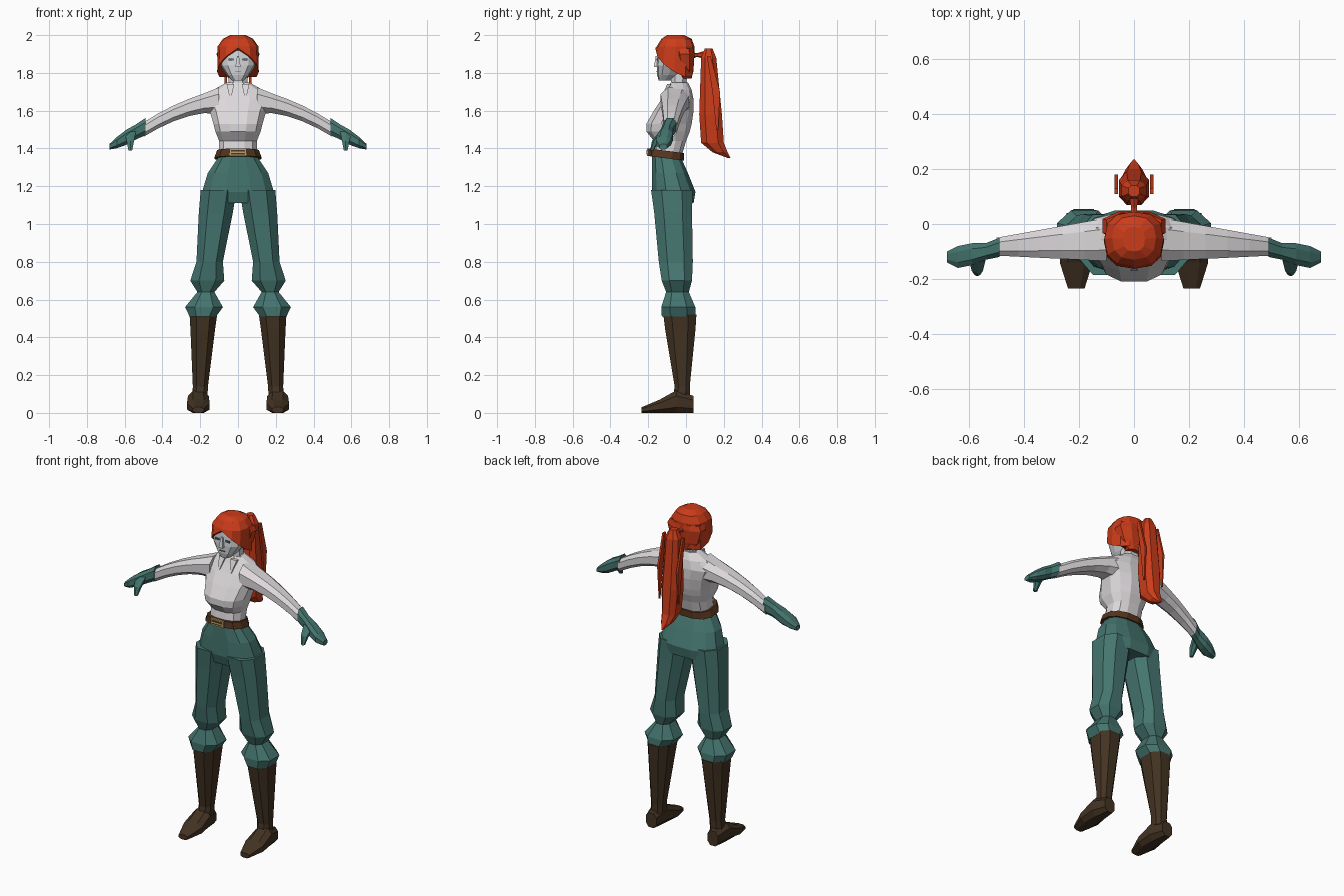
import bpy
import bmesh
import math

cube = bpy.data.objects.get("Cube")
if cube:
    bpy.data.objects.remove(cube)


def make_material(name, red, green, blue):
    material = bpy.data.materials.new(name)
    material.use_nodes = True
    color = (red, green, blue, 1)
    material.diffuse_color = color
    shader = material.node_tree.nodes["Principled BSDF"]
    shader.inputs["Base Color"].default_value = color
    return material


white_cloth = make_material("white cloth", .72, .69, .71)
pale_skin = make_material("pale skin", .66, .67, .69)
red_hair = make_material("red hair", .6, .045, .01)
teal_cloth = make_material("teal cloth", .06, .18, .16)
dark_leather = make_material("dark leather", .056, .033, .016)
belt_leather = make_material("belt leather", .09, .035, .013)
gold = make_material("gold", .5, .36, .14)
eye_grey = make_material("eye grey", .1, .17, .17)

# How (along, across, deep) maps to world coordinates for each loft axis
AXES = {
    "z": lambda along, across, deep: (across, deep, along),
    "y": lambda along, across, deep: (across, along, deep),
    "x": lambda along, across, deep: (along, deep, across),
}


def rounded(value):
    """Push a sine or cosine outwards, so that sections are slightly boxy."""
    return math.copysign(abs(value) ** .8, value)


def on_axis(along):
    return 0


def loft(name, material, axis, sections, sides=8, turn=.5,
         centre=on_axis, mirror=False, bend=None):
    """Skin sections (along, half width, low, high) into a closed body.
    The centre rule gives the middle of the width at each section."""
    bm = bmesh.new()
    angles = [math.tau * (i + turn) / sides for i in range(sides)]
    across = [rounded(math.cos(angle)) for angle in angles]
    deep = [rounded(math.sin(angle)) for angle in angles]
    place = AXES[axis]
    loops = []
    for along, half, low, high in sections:
        loop = []
        for u, v in zip(across, deep):
            a = centre(along) + half * u / max(across)
            b = (low + high) / 2 + (high - low) / 2 * v / max(deep)
            loop.append(bm.verts.new(place(along, a, b)))
        loops.append(loop)
    for lower, upper in zip(loops, loops[1:]):
        for i in range(sides):
            j = (i + 1) % sides
            bm.faces.new((lower[i], lower[j], upper[j], upper[i]))
    bm.faces.new(loops[0])
    bm.faces.new(loops[-1])
    if bend:
        bend(loops)
    bmesh.ops.recalc_face_normals(bm, faces=bm.faces)
    mesh = bpy.data.meshes.new(name)
    bm.to_mesh(mesh)
    bm.free()
    mesh.materials.append(material)
    obj = bpy.data.objects.new(name, mesh)
    bpy.context.collection.objects.link(obj)
    if mirror:
        modifier = obj.modifiers.new("Mirror", "MIRROR")
        modifier.use_mirror_merge = False


def plate(name, material, front, half, low, high, centre=on_axis, mirror=False):
    sections = [(y, half, low, high) for y in (front, front + .008)]
    loft(name, material, "y", sections, sides=4, centre=centre, mirror=mirror)


# Shirt body, full at the chest and narrowing to the neck
loft("shirt", white_cloth, "z", [
    (1.37, .1, -.18, -.02), (1.44, .1, -.17, 0), (1.49, .12, -.21, .02),
    (1.53, .13, -.21, .03), (1.6, .15, -.17, .04), (1.66, .18, -.13, .04),
    (1.71, .13, -.1, .03), (1.75, .06, -.08, .01)], sides=12)

# Sleeves droop and taper towards the wrist
sleeve_steps = [.1 + .08 * i for i in range(6)]
loft("sleeve", white_cloth, "x",
     [(x, .03 + .004 / x, .05 * x - .14, .04 - .18 * x) for x in sleeve_steps],
     centre=lambda x: 1.66 - .64 * x * x, mirror=True)

# Collar with two points
loft("collar", white_cloth, "z", [(1.7, .07, -.1, .02), (1.75, .06, -.08, .01)])
loft("collar_point", white_cloth, "z",
     [(1.67, .004, -.13, -.12), (1.74, .02, -.1, -.08)],
     sides=4, centre=lambda z: .04, mirror=True)

# Gloves
loft("glove_hand", teal_cloth, "x", [
    (.49, .045, -.12, -.05), (.54, .04, -.13, -.07), (.59, .04, -.15, -.07),
    (.64, .03, -.16, -.08), (.68, .015, -.14, -.1)],
    centre=lambda x: 1.79 - .56 * x, mirror=True)
loft("glove_thumb", teal_cloth, "z",
     [(1.49, .03, -.14, -.1), (1.44, .02, -.18, -.14), (1.39, .01, -.19, -.17)],
     sides=6, centre=lambda z: .57, mirror=True)

# Trouser hips
loft("trouser_hips", teal_cloth, "z", [
    (1.11, .18, -.16, .04), (1.17, .19, -.18, .05),
    (1.27, .16, -.18, .01), (1.36, .1, -.18, -.03)], sides=12)

# Trouser legs splay outwards and puff around the knee and the boot top
leg_girths = [(.51, .07, .09), (.56, .1, .09), (.64, .045, .06), (.7, .09, .08),
              (.8, .07, .09), (1.06, .09, .1), (1.18, .095, .11)]
loft("trouser_leg", teal_cloth, "z",
     [(z, half, -depth - .01 - .055 * z, depth - .01 - .055 * z)
      for z, half, depth in leg_girths],
     centre=lambda z: .25 - z / 8, mirror=True)


# The belt rises towards the front
def tilt(loops):
    for vert in sum(loops, []):
        vert.co.z -= .13 * (vert.co.y + .2)


loft("belt", belt_leather, "z",
     [(1.36, .125, -.2, -.01), (1.4, .11, -.2, -.01)], sides=12, bend=tilt)

# Buckle frame, the leather seen through it, and the prong
plate("buckle_frame", gold, -.206, .045, 1.36, 1.4)
plate("buckle_opening", belt_leather, -.208, .036, 1.368, 1.392)
plate("buckle_prong", gold, -.21, .04, 1.376, 1.384)

# Boots
loft("boot_shaft", dark_leather, "z", [
    (.08, .04, -.07, .02), (.14, .04, -.06, .02),
    (.44, .065, -.11, .05), (.52, .073, -.12, .055)],
    centre=lambda z: .205 - z / 24, mirror=True)
loft("boot_foot", dark_leather, "y", [
    (-.235, .03, 0, .03), (-.14, .06, 0, .07),
    (-.05, .055, 0, .12), (.04, .035, 0, .09)],
    centre=lambda y: .21, mirror=True)

# Neck and head
loft("neck", pale_skin, "z", [(1.72, .05, -.08, 0), (1.83, .05, -.08, .01)])
loft("head", pale_skin, "z", [
    (1.76, .03, -.145, -.08), (1.79, .06, -.153, -.03), (1.84, .095, -.155, .01),
    (1.92, .095, -.15, .02), (1.97, .05, -.11, 0)], sides=12, turn=0)

# Nose, eyes and mouth
loft("nose", pale_skin, "z",
     [(1.83, .014, -.17, -.14), (1.89, .005, -.16, -.14)], sides=4)
plate("eye", eye_grey, -.156, .014, 1.866, 1.876,
      centre=lambda y: .035, mirror=True)
plate("mouth", eye_grey, -.158, .016, 1.804, 1.808)


# The hairline peaks at the forehead and falls to the sides and back
def hairline(loops):
    for vert in loops[0]:
        vert.co.z = 1.93 - .6 * (abs(vert.co.x) + vert.co.y + .16)


loft("hair_cap", red_hair, "z", [
    (1.88, .11, -.163, .04), (1.94, .108, -.155, .045),
    (1.98, .08, -.13, .03), (2, .04, -.1, -.01)], sides=12, turn=0, bend=hairline)
loft("hair_nape", red_hair, "z", [
    (1.77, .05, -.03, .03), (1.82, .09, -.04, .04),
    (1.9, .114, -.06, .045), (1.93, .1, -.06, .04)])

# Ponytail with its tie and loose side strands
loft("hair_tie", red_hair, "y", [
    (.02, .016, 1.87, 1.91), (.06, .01, 1.885, 1.905), (.11, .02, 1.87, 1.92)],
    sides=6)
loft("ponytail", red_hair, "z", [
    (1.35, .004, .22, .235), (1.38, .03, .14, .22), (1.43, .045, .08, .2),
    (1.58, .055, .07, .19), (1.88, .045, .08, .16), (1.93, .02, .1, .14)])
loft("side_strand", red_hair, "z", [
    (1.5, .003, .16, .17), (1.7, .006, .14, .18), (1.89, .006, .11, .13)],
    sides=4, centre=lambda z: .065, mirror=True)
